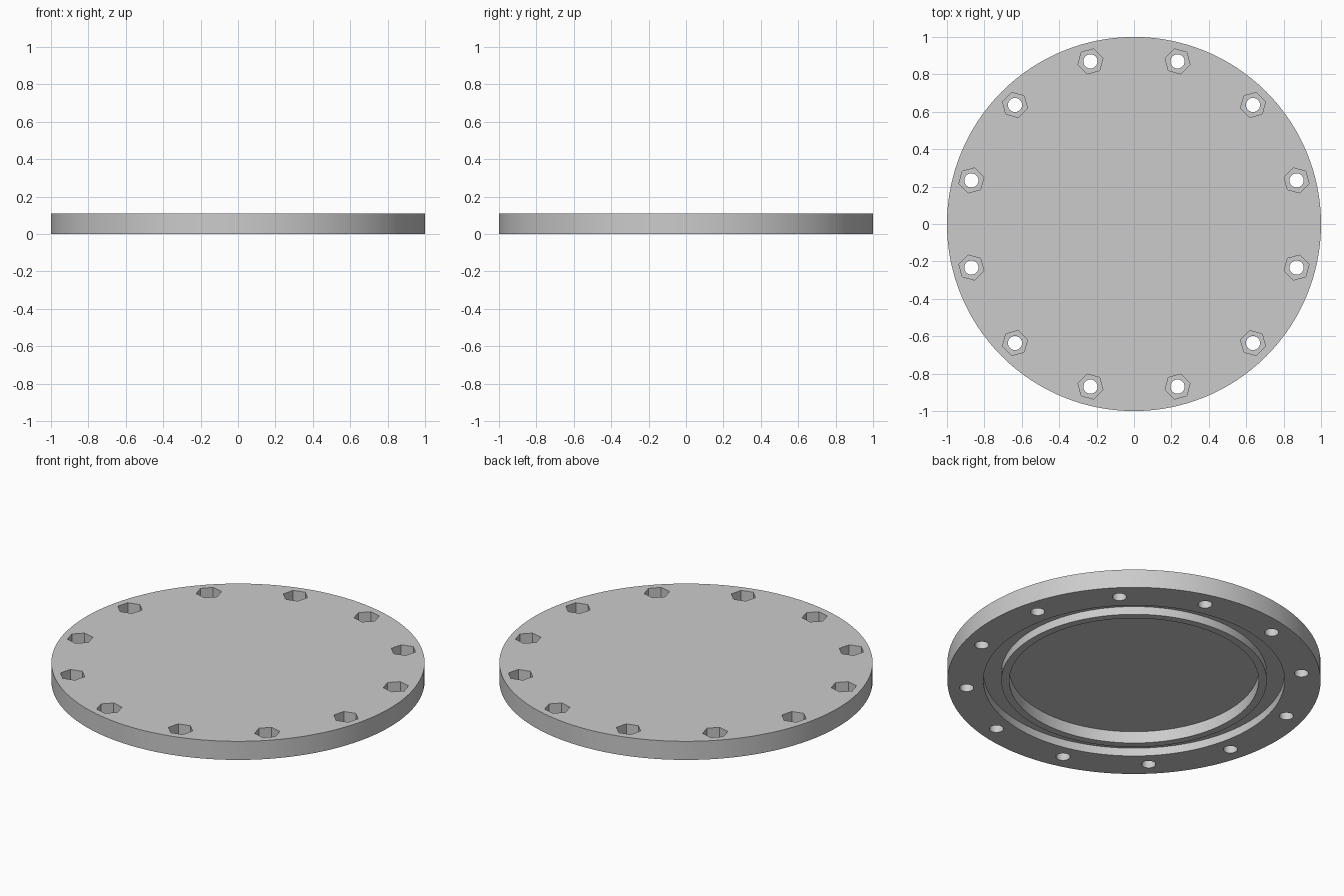
import bpy, bmesh
from math import radians, pi
from mathutils import Matrix

cube = bpy.data.objects.get("Cube")
if cube:
    bpy.data.objects.remove(cube, do_unlink=True)

HEIGHT = 0.11
BOLTS = 12
BOLT_CIRCLE = 0.9

# Material
grey = bpy.data.materials.new("plain_grey")
grey.use_nodes = True
colour = (0.6, 0.6, 0.6, 1)
grey.diffuse_color = colour
grey.node_tree.nodes["Principled BSDF"].inputs["Base Color"].default_value = colour


def add_object(name, bm):
    mesh = bpy.data.meshes.new(name)
    bmesh.ops.recalc_face_normals(bm, faces=bm.faces)
    bm.to_mesh(mesh)
    bm.free()
    mesh.materials.append(grey)
    obj = bpy.data.objects.new(name, mesh)
    bpy.context.collection.objects.link(obj)
    return obj


def lathe(name, profile, steps=128):
    bm = bmesh.new()
    verts = [bm.verts.new((r, 0, z)) for r, z in profile]
    edges = [bm.edges.new(pair) for pair in zip(verts, verts[1:])]
    bmesh.ops.spin(bm, geom=verts + edges, cent=(0, 0, 0), axis=(0, 0, 1),
                   angle=2 * pi, steps=steps)
    bmesh.ops.remove_doubles(bm, verts=bm.verts, dist=0.0001)
    return add_object(name, bm)


def bolt_cutters(name, sides, radius, bottom, top):
    bm = bmesh.new()
    for i in range(BOLTS):
        turn = Matrix.Rotation(2 * pi * (i + 0.5) / BOLTS, 4, "Z")
        place = Matrix.Translation((BOLT_CIRCLE, 0, (bottom + top) / 2))
        bmesh.ops.create_cone(bm, cap_ends=True, segments=sides, radius1=radius,
                              radius2=radius, depth=top - bottom,
                              matrix=turn @ place)
    obj = add_object(name, bm)
    obj.hide_render = True
    return obj


# Cover plate: flat top, ring groove and round recess underneath
cover = lathe("cover_plate", [
    (0, HEIGHT), (1, HEIGHT), (1, 0), (0.807, 0), (0.807, 0.048),
    (0.711, 0.048), (0.711, 0), (0.668, 0), (0.668, 0.07), (0, 0.07)])

# Hexagonal nut pockets in the top, with bolt holes right through
cutters = [bolt_cutters("nut_pocket_cutter", 6, 0.069, 0.05, 0.2),
           bolt_cutters("bolt_hole_cutter", 32, 0.038, -0.1, 0.2)]

bpy.ops.object.select_all(action="DESELECT")
cover.select_set(True)
bpy.context.view_layer.objects.active = cover
for cutter in cutters:
    mod = cover.modifiers.new(cutter.name, "BOOLEAN")
    mod.operation = "DIFFERENCE"
    mod.solver = "EXACT"
    mod.object = cutter
    bpy.ops.object.modifier_apply(modifier=mod.name)
    bpy.data.objects.remove(cutter, do_unlink=True)

bpy.ops.object.shade_smooth_by_angle(angle=radians(30))
